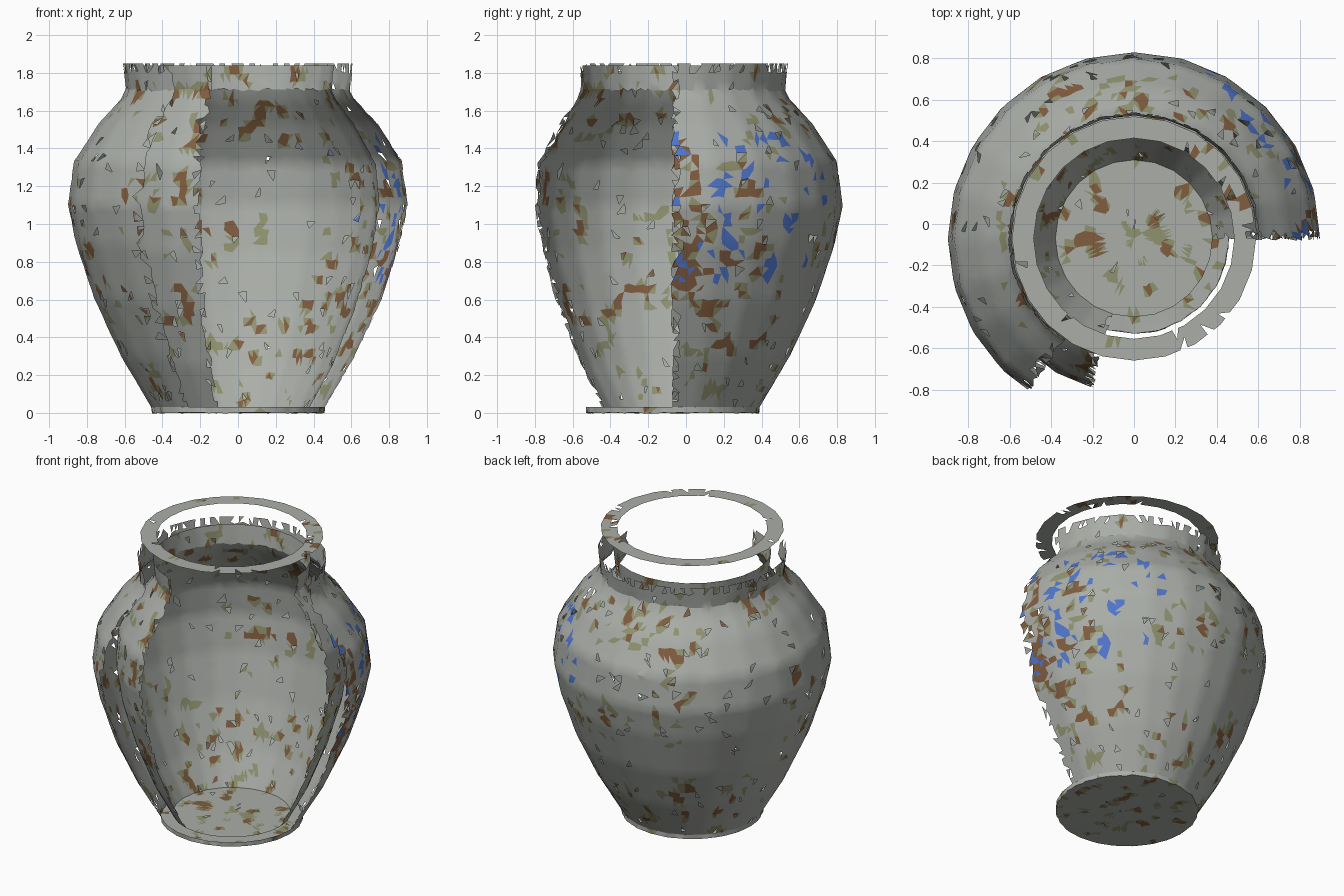
import bpy, bmesh, math, random
from mathutils import Vector, noise

if "Cube" in bpy.data.objects:
    bpy.data.objects.remove(bpy.data.objects["Cube"])

random.seed(7)
CY = -0.07       # jar axis offset in y
SIDES = 24       # coarse sides of the lathe outline


def material(name, rgb):
    m = bpy.data.materials.new(name)
    m.diffuse_color = (*rgb, 1)
    m.use_nodes = True
    m.node_tree.nodes["Principled BSDF"].inputs["Base Color"].default_value = m.diffuse_color
    return m


MATS = [material("glaze_grey", (0.40, 0.42, 0.39)),
        material("glaze_olive", (0.28, 0.29, 0.16)),
        material("glaze_brown", (0.22, 0.11, 0.05)),
        material("glaze_blue", (0.08, 0.18, 0.60))]


def glaze(p):
    # mottled spots: blue on the right side, brown and olive elsewhere
    spot = noise.noise(p * 12)
    area = noise.noise(p * 2.2 + Vector((5, 1, 3)))
    outer = math.hypot(p.x, p.y - CY) > 0.77
    if outer and p.x > 0.35 and p.z > 0.7 and spot > 0.30:
        return 3
    if outer and p.x > 0.3 and p.y < 0.08 and spot > 0.0:
        return 2
    if spot < -0.36 and area > 0.0:
        return 2
    if spot < -0.25 and area > -0.1:
        return 1
    return 0


def poly_point(r, ang, z):
    # point on a regular polygon instead of a true circle
    step = 2 * math.pi / SIDES
    k = math.floor(ang / step)
    t = ang / step - k
    a, b = k * step, (k + 1) * step
    return Vector((r * ((1 - t) * math.cos(a) + t * math.cos(b)),
                   r * ((1 - t) * math.sin(a) + t * math.sin(b)) + CY, z))


def resample(profile, step):
    out = [profile[0]]
    for (r0, z0), (r1, z1) in zip(profile, profile[1:]):
        n = max(1, round(math.hypot(r1 - r0, z1 - z0) / step))
        out += [(r0 + (r1 - r0) * i / n, z0 + (z1 - z0) * i / n) for i in range(1, n + 1)]
    return out


def lathe(name, profile, a0=0, a1=360, cols=120, step=0.045, holes=0.02, ragged_top=False):
    """Partial revolved shell with ragged cut edges and small chips missing."""
    pts = resample(profile, step)
    full = a1 - a0 >= 360
    n = max(3, round(cols * (a1 - a0) / 360))
    bm = bmesh.new()
    grid = []
    for j, (r, z) in enumerate(pts):
        row = []
        for i in range(n if full else n + 1):
            ang = math.radians(a0 + (a1 - a0) * i / n)
            jr = jz = 0
            if 0 < j < len(pts) - 1:
                ang += random.uniform(-0.3, 0.3) * 2 * math.pi / cols
                (r0, z0), (r1, z1) = pts[j - 1], pts[j + 1]
                k = random.uniform(-0.1, 0.1)
                jr, jz = (r1 - r0) * k, (z1 - z0) * k
            row.append(bm.verts.new(poly_point(r + jr, ang, z + jz)))
        grid.append(row)
    doomed = []
    for j in range(len(grid) - 1):
        for i in range(n):
            i2 = (i + 1) % len(grid[0])
            a, b, c, d = grid[j][i], grid[j][i2], grid[j + 1][i2], grid[j + 1][i]
            tris = ((a, b, c), (a, c, d)) if random.random() < 0.5 else ((a, b, d), (b, c, d))
            edge = (not full and i in (0, n - 1)) or (ragged_top and j == len(grid) - 2)
            for t in tris:
                f = bm.faces.new(t)
                f.smooth = True
                f.material_index = glaze(f.calc_center_median())
                if random.random() < (0.35 if edge else holes):
                    doomed.append(f)
    bmesh.ops.delete(bm, geom=doomed, context='FACES')
    return finish(name, bm)


def finish(name, bm):
    me = bpy.data.meshes.new(name)
    bm.to_mesh(me)
    bm.free()
    for m in MATS:
        me.materials.append(m)
    ob = bpy.data.objects.new(name, me)
    bpy.context.collection.objects.link(ob)
    bpy.ops.object.select_all(action='DESELECT')
    ob.select_set(True)
    bpy.context.view_layer.objects.active = ob
    bpy.ops.object.shade_smooth_by_angle(angle=math.radians(30))
    return ob


# outer wall, broken away at the front right
lathe("outer_wall",
      [(0.46, 0.03), (0.62, 0.30), (0.76, 0.60), (0.86, 0.90), (0.90, 1.10),
       (0.87, 1.33), (0.74, 1.53), (0.62, 1.66), (0.595, 1.71), (0.61, 1.85)],
      0, 235, ragged_top=True)

# inner wall, listed top down so it faces inwards
inner = [(0.38, 0.03), (0.50, 0.25), (0.62, 0.55), (0.71, 0.85), (0.75, 1.10),
         (0.73, 1.32), (0.62, 1.52), (0.52, 1.66), (0.495, 1.71), (0.51, 1.84)]
lathe("inner_wall", inner[::-1], 0, 254)

# foot: underside and its low side band
lathe("foot", [(0.001, 0), (0.46, 0), (0.46, 0.03)], holes=0.002, cols=72)

# floor inside the jar
lathe("inner_floor", [(0.38, 0.03), (0.001, 0.03)], holes=0.005, cols=72)

# flat lip ring floating above the broken neck
lathe("lip_ring", [(0.59, 2.0), (0.485, 2.0)], cols=96, holes=0.04)
